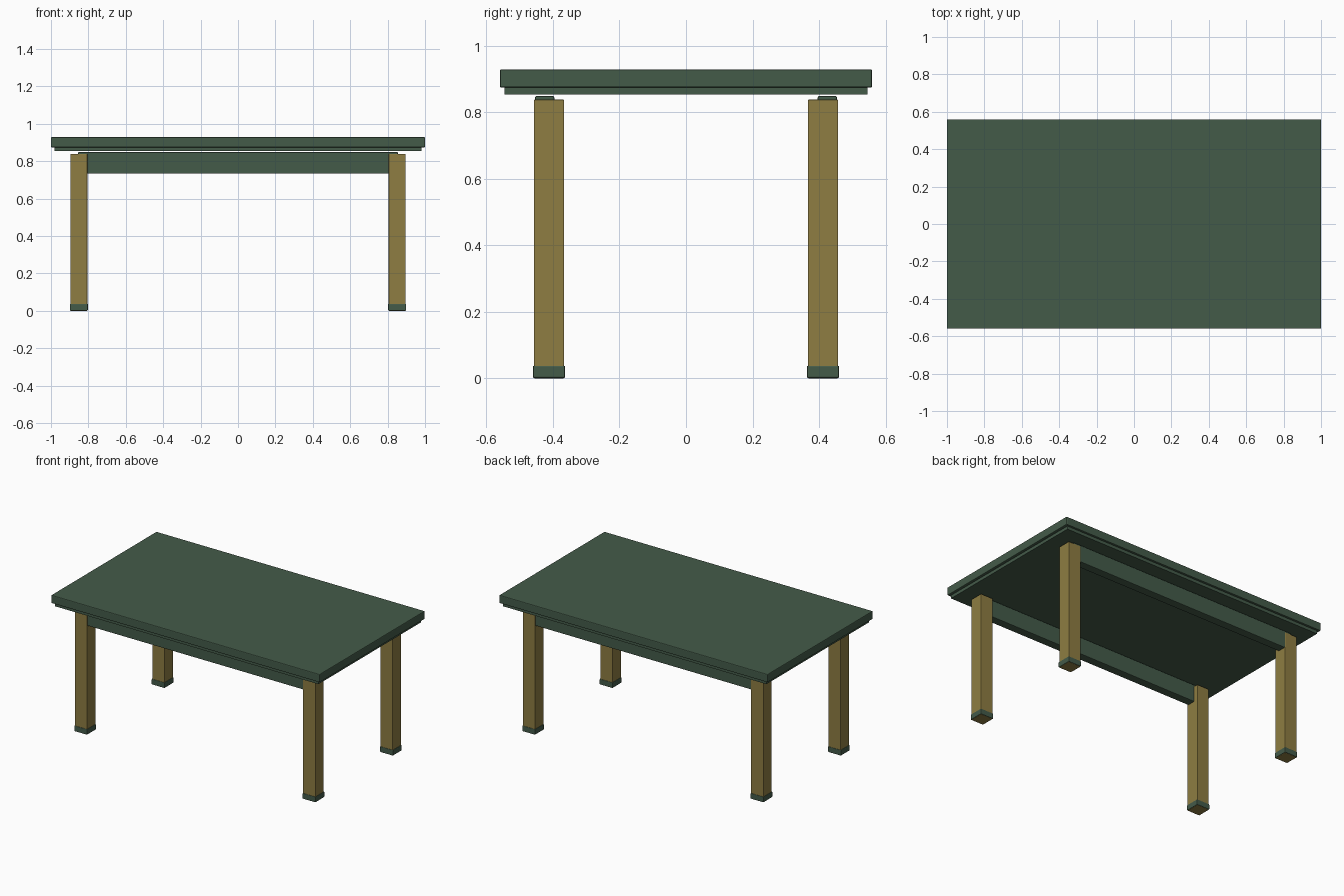
import bpy

if "Cube" in bpy.data.objects:
    bpy.data.objects.remove(bpy.data.objects["Cube"])


def material(name, srgb):
    m = bpy.data.materials.new(name)
    lin = [((c / 255 + 0.055) / 1.055) ** 2.4 for c in srgb]
    m.diffuse_color = (*lin, 1)
    m.use_nodes = True
    m.node_tree.nodes["Principled BSDF"].inputs["Base Color"].default_value = m.diffuse_color
    return m


GREEN = material("dark green", (68, 91, 73))
WOOD = material("olive wood", (142, 125, 66))


def box(name, lo, hi, mat, bevel=0.0):
    center = [(a + b) / 2 for a, b in zip(lo, hi)]
    bpy.ops.mesh.primitive_cube_add(size=1, location=center)
    ob = bpy.context.object
    ob.name = name
    ob.scale = [b - a for a, b in zip(lo, hi)]
    bpy.ops.object.transform_apply(location=False, rotation=False, scale=True)
    ob.data.materials.append(mat)
    if bevel:
        mod = ob.modifiers.new("edge bevel", 'BEVEL')
        mod.width = bevel
        mod.segments = 2
    return ob


# Table top with a slightly smaller board beneath
box("table_top", (-1, -0.56, 0.874), (1, 0.56, 0.929), GREEN, 0.005)
box("under_board", (-0.982, -0.546, 0.853), (0.982, 0.546, 0.8745), GREEN)

# Long rails, legs and foot caps
for sy, side in ((-1, "front"), (1, "back")):
    yr = 0.425 * sy
    box(side + "_rail", (-0.855, yr - 0.029, 0.733), (0.855, yr + 0.029, 0.849), GREEN, 0.005)
    for sx, end in ((-1, "left"), (1, "right")):
        x, y = 0.851 * sx, 0.412 * sy
        tag = f"{side}_{end}_"
        box(tag + "leg", (x - 0.0455, y - 0.0455, 0), (x + 0.0455, y + 0.0455, 0.838), WOOD, 0.002)
        box(tag + "foot_cap", (x - 0.0485, y - 0.0485, 0.001), (x + 0.0485, y + 0.0485, 0.038), GREEN, 0.004)
